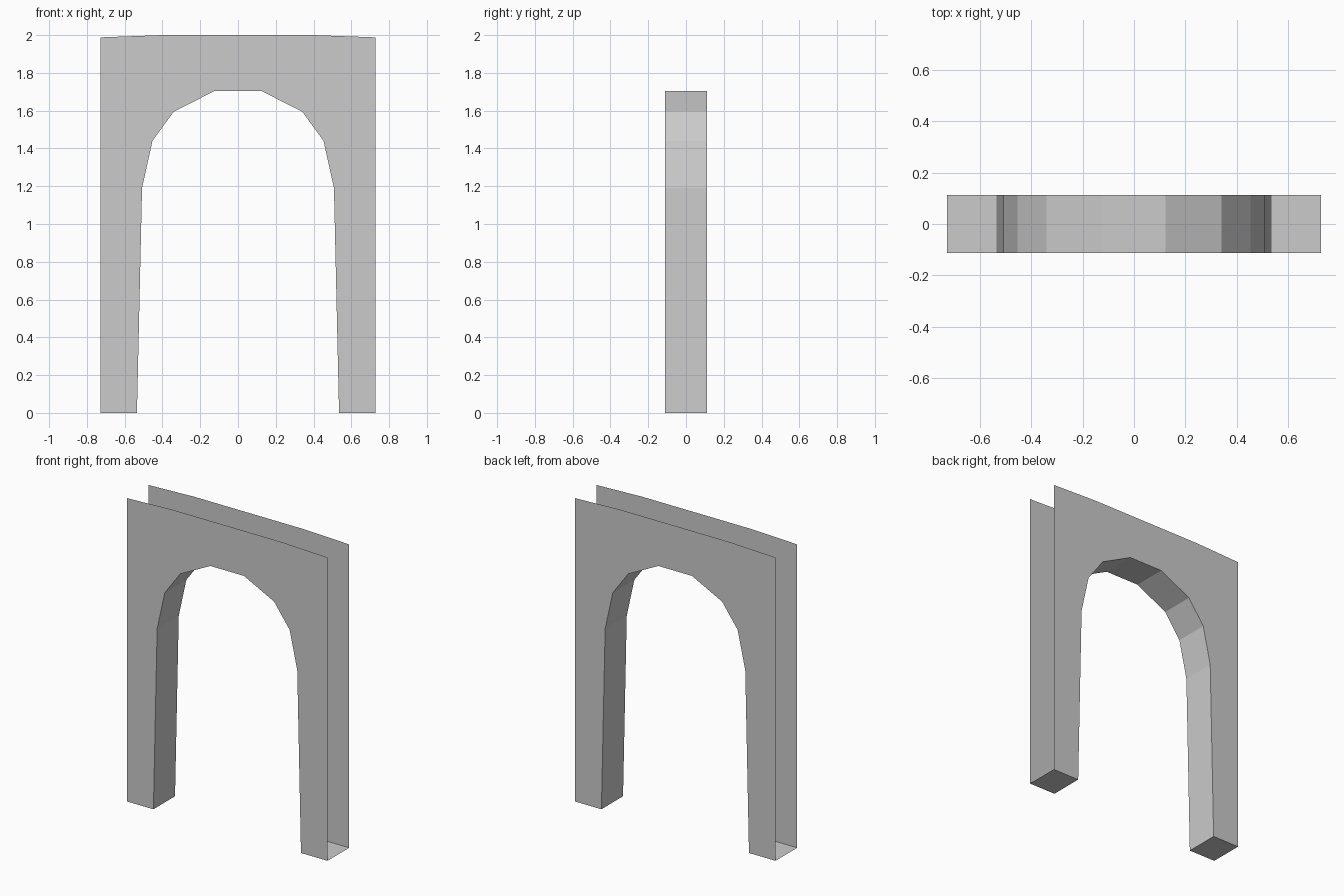
import bpy, bmesh

if "Cube" in bpy.data.objects:
    bpy.data.objects.remove(bpy.data.objects["Cube"])

HALF_DEPTH = 0.112

# Right half of the outline: foot and arch opening (apex to outer foot), then outer top
opening = [(0.122, 1.705), (0.34, 1.595), (0.453, 1.44), (0.508, 1.19), (0.535, 0), (0.728, 0)]
top = [(0.728, 1.988), (0.40, 2.0)]


def mirrored(points):
    return [(-x, z) for x, z in reversed(points)]


underside = mirrored(opening) + opening
outline = underside + top + mirrored(top)

bm = bmesh.new()
front = [bm.verts.new((x, -HALF_DEPTH, z)) for x, z in outline]
back = [bm.verts.new((x, HALF_DEPTH, z)) for x, z in outline]

# Front and back plates
bm.faces.new(front)
bm.faces.new(list(reversed(back)))

# Foot soles and arch lining only: the top and outer sides are open
for i in range(len(underside) - 1):
    bm.faces.new((front[i + 1], front[i], back[i], back[i + 1]))

mesh = bpy.data.meshes.new("archway")
bm.to_mesh(mesh)
bm.free()
bpy.context.collection.objects.link(bpy.data.objects.new("archway", mesh))
